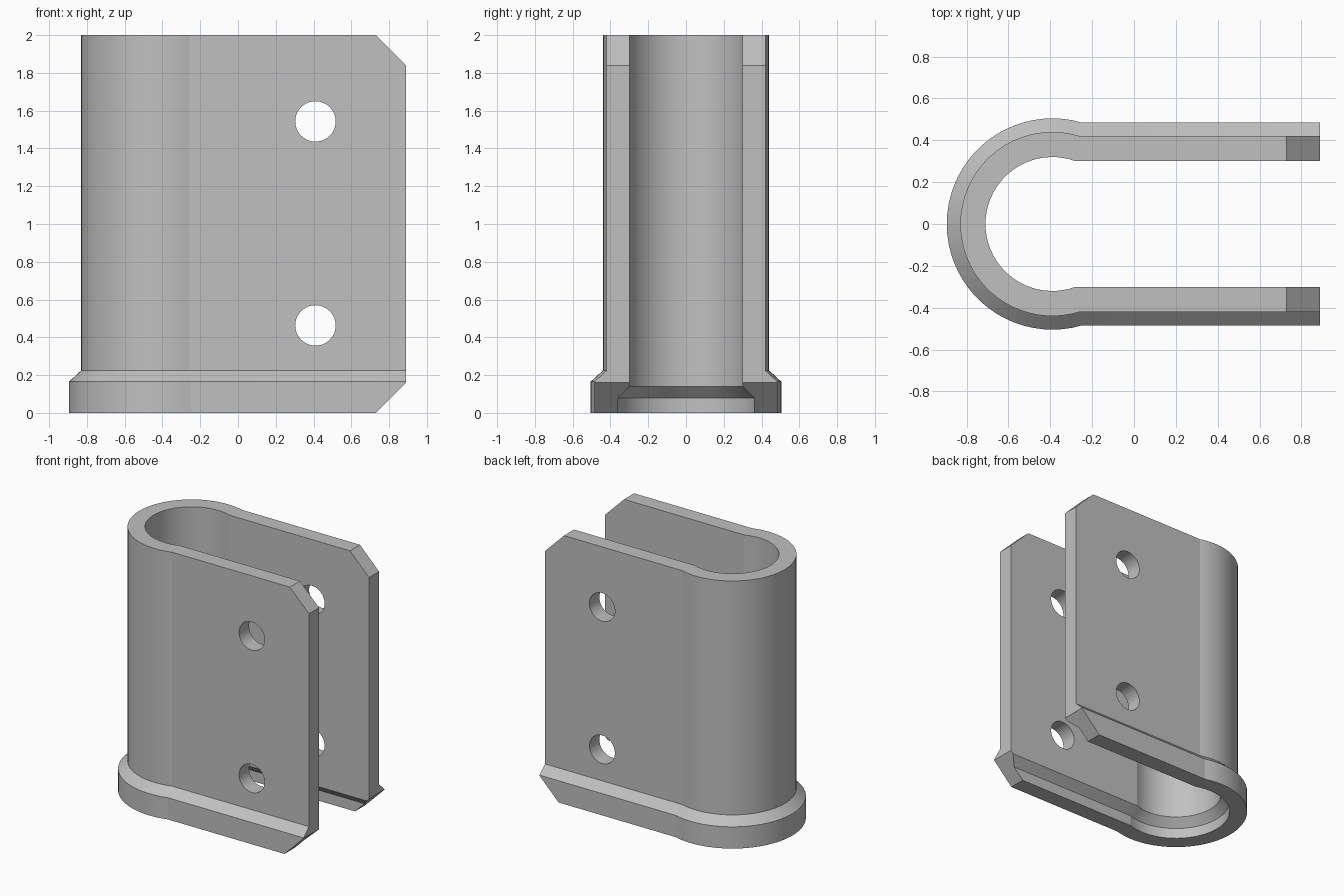
import bpy, bmesh, math
from mathutils import Vector

if "Cube" in bpy.data.objects:
    bpy.data.objects.remove(bpy.data.objects["Cube"], do_unlink=True)

CENTRE_X, END_X, HEIGHT = -0.39, 0.89, 2.0
FLAT_INSET, CHAMFER, ARC_STEPS = 0.02, 0.16, 40

# Wall section: radius around the bend, height
SECTION = [(0.505, 0), (0.505, 0.165), (0.44, 0.225), (0.44, HEIGHT),
           (0.32, HEIGHT), (0.32, 0.14), (0.38, 0.08), (0.38, 0)]


def rail(radius, z):
    """U-shaped path: straight arm, round bend, straight arm."""
    flat = radius - FLAT_INSET
    start = math.asin(flat / radius)
    start_x = math.cos(start)
    pts = [Vector((END_X, flat, z))]
    for i in range(ARC_STEPS + 1):
        a = start + (2 * math.pi - 2 * start) * i / ARC_STEPS
        pts.append(Vector((CENTRE_X + radius * math.cos(a), radius * math.sin(a), z)))
    pts.append(Vector((END_X, -flat, z)))
    return pts


# U-shaped wall with flared foot and recess underneath
bm = bmesh.new()
rails = [[bm.verts.new(p) for p in rail(r, z)] for r, z in SECTION]
for k, a in enumerate(rails):
    b = rails[(k + 1) % len(rails)]
    for i in range(len(a) - 1):
        bm.faces.new((a[i], a[i + 1], b[i + 1], b[i]))
for end in (0, -1):
    bm.faces.new([r[end] for r in rails])

# Chamfered corners at the open ends, top and bottom
for z, side in ((HEIGHT, 1), (0, -1)):
    geom = bm.verts[:] + bm.edges[:] + bm.faces[:]
    bmesh.ops.bisect_plane(bm, geom=geom, dist=1e-5, plane_co=(END_X - CHAMFER, 0, z),
                           plane_no=Vector((1, 0, side)).normalized(), clear_outer=True)
    bmesh.ops.holes_fill(bm, edges=[e for e in bm.edges if e.is_boundary], sides=0)
bmesh.ops.recalc_face_normals(bm, faces=bm.faces[:])
mesh = bpy.data.meshes.new("u_bracket")
bm.to_mesh(mesh)
bm.free()
bracket = bpy.data.objects.new("u_bracket", mesh)
bpy.context.collection.objects.link(bracket)

grey = bpy.data.materials.new("plain_grey")
grey.use_nodes = True
grey.diffuse_color = (0.53, 0.53, 0.53, 1)
grey.node_tree.nodes["Principled BSDF"].inputs["Base Color"].default_value = grey.diffuse_color
mesh.materials.append(grey)

# Bolt holes through both arms
for z in (0.463, 1.543):
    bpy.ops.mesh.primitive_cylinder_add(vertices=48, radius=0.107, depth=2,
                                        location=(0.41, 0, z), rotation=(math.pi / 2, 0, 0))
    cutter = bpy.context.object
    cutter.name = "bolt_hole_cutter"
    cutter.hide_render = True
    cutter.data.materials.append(grey)
    bpy.ops.object.select_all(action="DESELECT")
    bracket.select_set(True)
    bpy.context.view_layer.objects.active = bracket
    cut = bracket.modifiers.new("bolt_hole", "BOOLEAN")
    cut.operation, cut.solver, cut.object = "DIFFERENCE", "EXACT", cutter
    bpy.ops.object.modifier_apply(modifier=cut.name)
    bpy.data.objects.remove(cutter, do_unlink=True)

bpy.ops.object.shade_smooth_by_angle(angle=math.radians(12))
